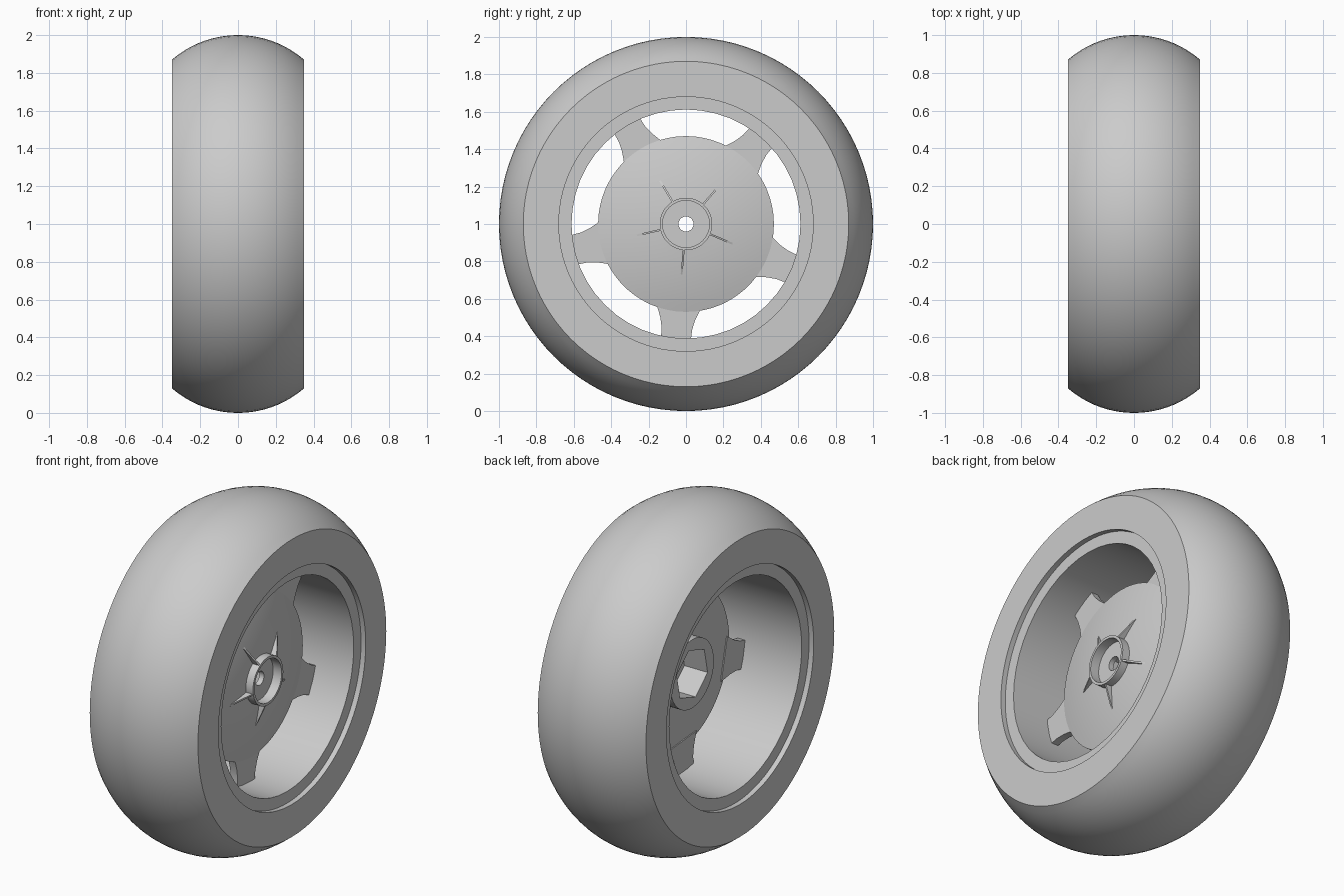
import bpy, bmesh, math
from mathutils import Matrix

if "Cube" in bpy.data.objects:
    bpy.data.objects.remove(bpy.data.objects["Cube"])

grey = bpy.data.materials.new("light_grey")
grey.use_nodes = True
COLOUR = (0.6, 0.6, 0.6, 1)
grey.diffuse_color = COLOUR
grey.node_tree.nodes["Principled BSDF"].inputs["Base Color"].default_value = COLOUR

SPOKES = 5
FIRST = math.radians(265)      # direction of the lowest spoke
HEX_TURN = math.radians(18)    # turn of the hexagonal socket


def finish(name, bm, angle=35):
    bmesh.ops.recalc_face_normals(bm, faces=bm.faces)
    # the axle runs along x at the height of the wheel centre
    bmesh.ops.translate(bm, verts=bm.verts, vec=(0, 0, 1))
    mesh = bpy.data.meshes.new(name)
    bm.to_mesh(mesh)
    bm.free()
    mesh.materials.append(grey)
    obj = bpy.data.objects.new(name, mesh)
    bpy.context.collection.objects.link(obj)
    bpy.ops.object.select_all(action="DESELECT")
    obj.select_set(True)
    bpy.context.view_layer.objects.active = obj
    bpy.ops.object.shade_smooth_by_angle(angle=math.radians(angle))
    return obj


def hex_radius(radius, a):
    sector = math.pi / 3
    return radius * math.cos(sector / 2) / math.cos((a - HEX_TURN) % sector - sector / 2)


def revolve(name, profile, segments, hex_points=()):
    """Spin a closed (x, radius) profile round the x axis; marked points become hexagons."""
    bm = bmesh.new()
    rings = []
    for i, (x, radius) in enumerate(profile):
        ring = []
        for k in range(segments):
            a = math.tau * k / segments
            r = hex_radius(radius, a + 1e-6) if i in hex_points else radius
            ring.append(bm.verts.new((x, r * math.cos(a), r * math.sin(a))))
        rings.append(ring)
    for i, ring in enumerate(rings):
        after = rings[(i + 1) % len(rings)]
        for k in range(segments):
            j = (k + 1) % segments
            bm.faces.new((ring[k], ring[j], after[j], after[k]))
    return finish(name, bm)


def plate(bm, outline, thickness, matrix):
    """Thicken a flat (x, y) outline along z and place it."""
    low, high = ([bm.verts.new(matrix @ Matrix.Translation((x, y, z)).translation)
                  for x, y in outline] for z in (-thickness / 2, thickness / 2))
    bm.faces.new(low)
    bm.faces.new(high)
    for k in range(len(outline)):
        j = (k + 1) % len(outline)
        bm.faces.new((low[k], low[j], high[j], high[k]))


def radial(k):
    # local +y points outward along spoke k
    return Matrix.Rotation(FIRST + math.tau * k / SPOKES, 4, "X")


# Tyre: rounded tread and flat side walls
half, edge, steps = 0.35, 0.87, 20
drop = 1 - edge
arc = (half ** 2 + drop ** 2) / (2 * drop)
tread = []
for i in range(steps + 1):
    x = half * (2 * i / steps - 1)
    tread.append((x, 1 - arc + math.sqrt(arc ** 2 - x ** 2)))
revolve("tyre", tread + [(half, 0.68), (-half, 0.68)], 96)

# Rim barrel, set slightly inside the tyre
revolve("rim", [(-0.32, 0.612), (0.32, 0.612), (0.32, 0.69), (-0.32, 0.69)], 48)


# Hub: domed disc, raised collar, axle hole and hexagonal socket
def dome(r):
    return 0.155 - 0.065 * (r / 0.47) ** 2


radii = [0.14 + 0.33 * i / 8 for i in range(9)]
hub = [(0.14, 0.04), (0.14, 0.125), (0.195, 0.125), (0.195, 0.14)]
hub += [(dome(r), r) for r in radii]
hub += [(0.05, 0.47), (0.06, 0.2), (-0.04, 0.2), (-0.04, 0.15), (0.11, 0.15), (0.11, 0.04)]
revolve("hub", hub, 60, hex_points=(len(hub) - 3, len(hub) - 2))

# Spokes flaring into the disc
side = [(0.43, 0.125), (0.47, 0.108), (0.51, 0.093), (0.56, 0.082), (0.62, 0.08)]
outline = side + [(r, -w) for r, w in reversed(side)]
front, back = 0.089, 0.045
bm = bmesh.new()
turn = Matrix(((0, 0, 1, (front + back) / 2), (1, 0, 0, 0), (0, 1, 0, 0), (0, 0, 0, 1)))
for k in range(SPOKES):
    plate(bm, outline, front - back, radial(k) @ turn)
finish("spokes", bm)

# Thin triangular ribs bracing the collar
bm = bmesh.new()
for k in range(SPOKES):
    plate(bm, [(0.13, 0.135), (0.19, 0.135), (dome(0.27), 0.27), (0.12, 0.27)], 0.01, radial(k))
finish("hub_ribs", bm)
